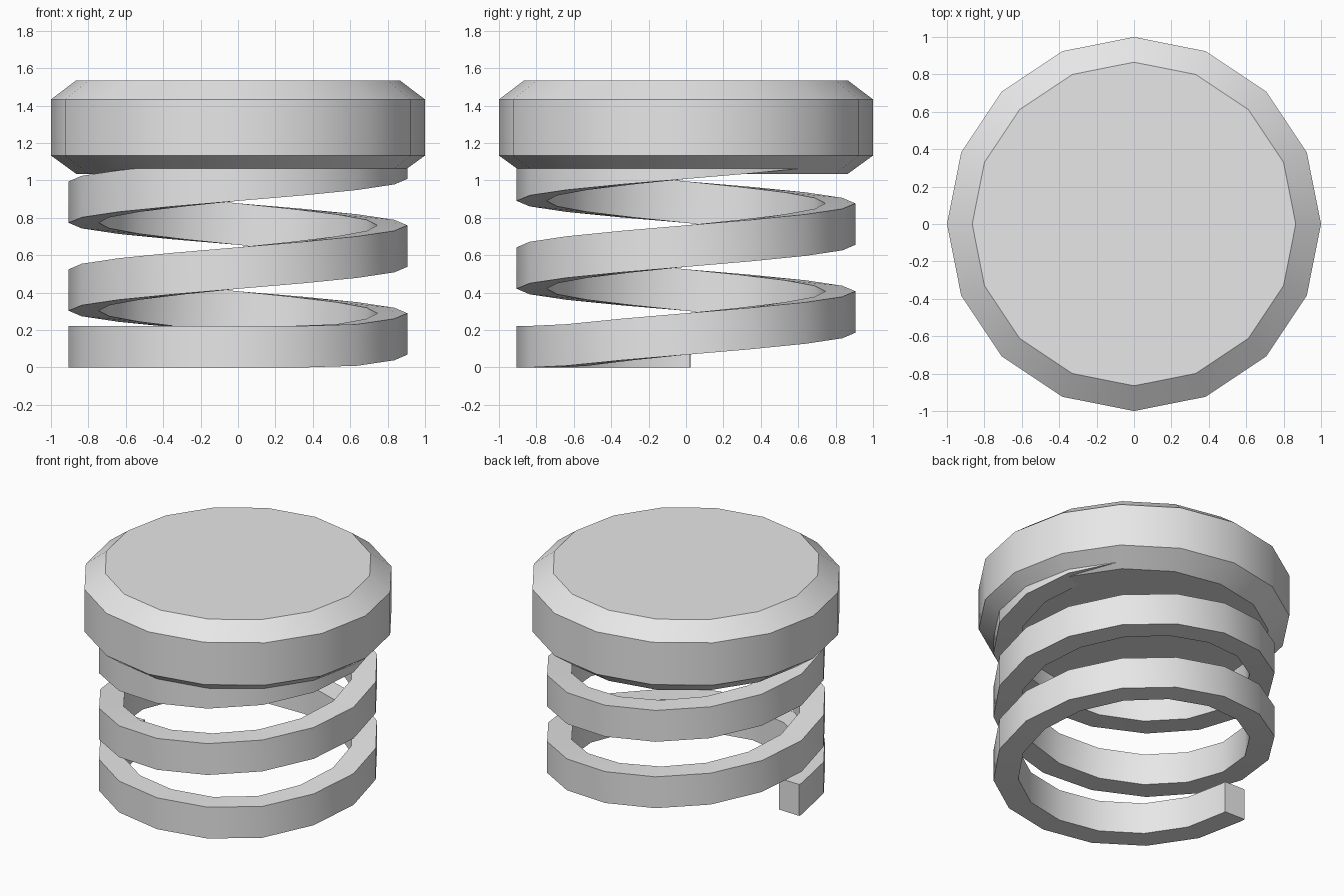
import bpy
import bmesh
import math
from mathutils import Vector

SIDES = 16
STEP = 360 / SIDES

cube = bpy.data.objects.get("Cube")
if cube:
    bpy.data.objects.remove(cube, do_unlink=True)

grey = bpy.data.materials.new("light_grey")
grey.use_nodes = True
grey.diffuse_color = (0.8, 0.8, 0.8, 1)
grey.node_tree.nodes["Principled BSDF"].inputs["Base Color"].default_value = (0.8, 0.8, 0.8, 1)


def polar(radius, degrees, z):
    a = math.radians(degrees)
    return Vector((radius * math.cos(a), radius * math.sin(a), z))


def loft(name, rings):
    """Skin a row of equal point rings and close both ends."""
    bm = bmesh.new()
    rows = [[bm.verts.new(p) for p in ring] for ring in rings]
    count = len(rows[0])
    for a, b in zip(rows, rows[1:]):
        for i in range(count):
            j = (i + 1) % count
            bm.faces.new((a[i], a[j], b[j], b[i]))
    bm.faces.new(rows[0][::-1])
    bm.faces.new(rows[-1])
    bmesh.ops.recalc_face_normals(bm, faces=bm.faces)
    mesh = bpy.data.meshes.new(name)
    bm.to_mesh(mesh)
    bm.free()
    mesh.materials.append(grey)
    obj = bpy.data.objects.new(name, mesh)
    bpy.context.collection.objects.link(obj)
    bpy.ops.object.select_all(action="DESELECT")
    obj.select_set(True)
    bpy.context.view_layer.objects.active = obj
    bpy.ops.object.shade_smooth_by_angle(angle=math.radians(30))
    return obj


# Bevelled cap: (radius, height) profile turned around z
profile = [(0.865, 1.035), (1.0, 1.133), (1.0, 1.433), (0.865, 1.535)]
loft("cap", [[polar(r, i * STEP, z) for i in range(SIDES)] for r, z in profile])

# Coil spring: rectangular section, flat on the ground at first, then rising
# steadily until it is buried in the cap
INNER, OUTER, HEIGHT = 0.745, 0.905, 0.222
PITCH, OFFSET = 0.47, 0.068


def section(degrees):
    z = max(0.0, OFFSET + PITCH * degrees / 360)
    return [polar(INNER, degrees, z), polar(OUTER, degrees, z),
            polar(OUTER, degrees, z + HEIGHT), polar(INNER, degrees, z + HEIGHT)]


angles = [-181.6] + [i * STEP for i in range(-SIDES // 2, 2 * SIDES + 5)]
loft("coil_spring", [section(a) for a in angles])
